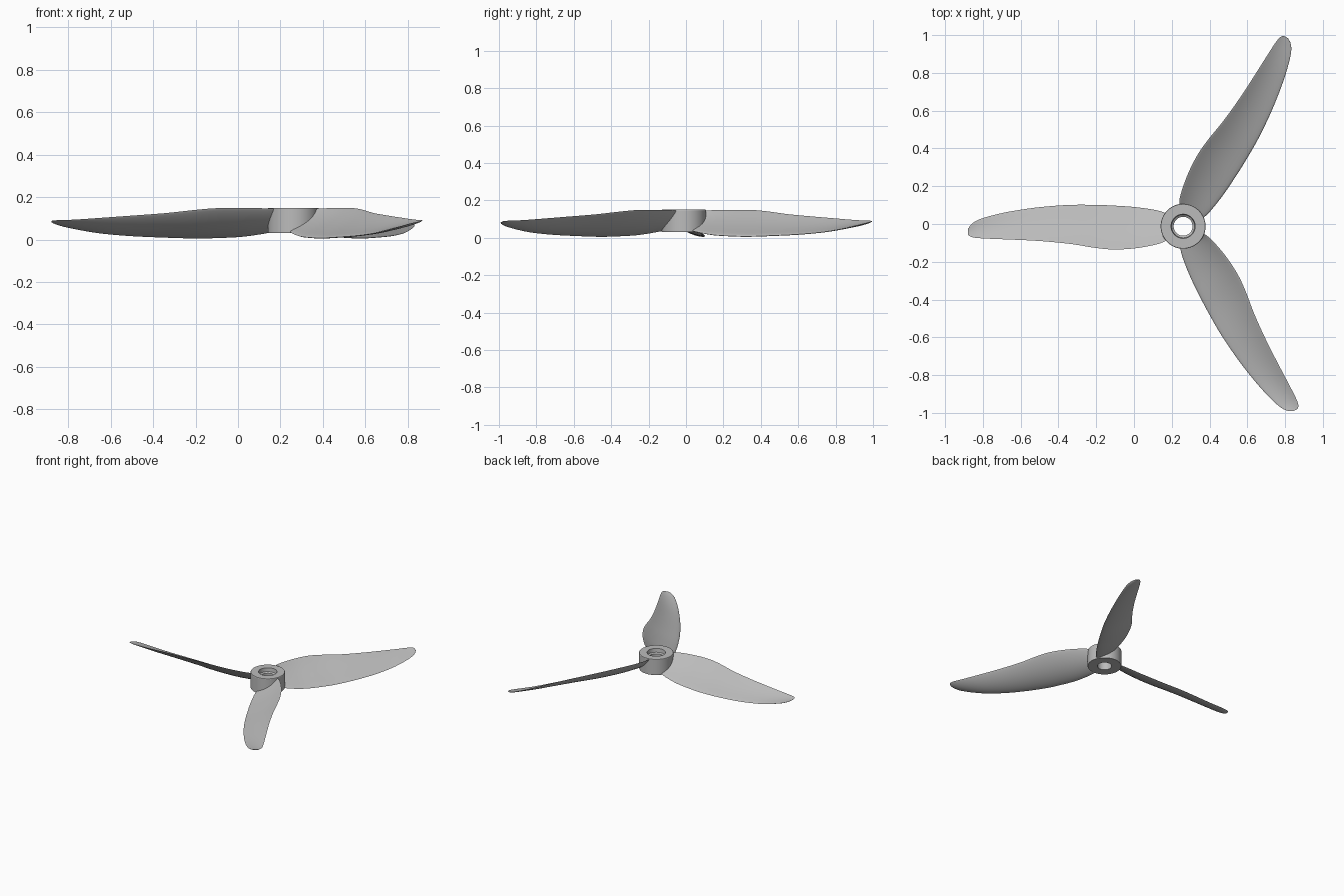
import bpy, bmesh, math
from mathutils import Vector, Matrix

if "Cube" in bpy.data.objects:
    bpy.data.objects.remove(bpy.data.objects["Cube"])

CENTRE = Vector((0.26, -0.012, 0))

grey = bpy.data.materials.new("plain_grey")
grey.use_nodes = True
grey.diffuse_color = (0.5, 0.5, 0.5, 1)
grey.node_tree.nodes["Principled BSDF"].inputs["Base Color"].default_value = grey.diffuse_color


def make_object(name, bm, angle):
    bmesh.ops.recalc_face_normals(bm, faces=bm.faces)
    mesh = bpy.data.meshes.new(name)
    bm.to_mesh(mesh)
    bm.free()
    mesh.materials.append(grey)
    obj = bpy.data.objects.new(name, mesh)
    bpy.context.collection.objects.link(obj)
    obj.location = CENTRE
    bpy.ops.object.select_all(action="DESELECT")
    obj.select_set(True)
    bpy.context.view_layer.objects.active = obj
    bpy.ops.object.shade_smooth_by_angle(angle=math.radians(angle))
    return obj


def bridge(bm, a, b):
    for i in range(len(a)):
        j = (i + 1) % len(a)
        bm.faces.new((a[i], a[j], b[j], b[i]))


# Hub: closed profile (radius, height) turned about z, with a stepped bore
PROFILE = [(0.117, 0.03), (0.119, 0.033), (0.119, 0.147), (0.117, 0.15),
           (0.064, 0.15), (0.061, 0.122), (0.05, 0.115), (0.05, 0.03)]
SIDES = 64
bm = bmesh.new()
rings = []
for r, z in PROFILE:
    angles = [math.tau * i / SIDES for i in range(SIDES)]
    rings.append([bm.verts.new((r * math.cos(a), r * math.sin(a), z)) for a in angles])
for k, ring in enumerate(rings):
    bridge(bm, ring, rings[(k + 1) % len(rings)])
make_object("hub", bm, 30)

# Blade stations: distance from hub axis, low edge (side, z), high edge (side, z)
STATIONS = [Vector(s) for s in (
    (0.07, 0.055, 0.045, -0.06, 0.143),
    (0.12, 0.080, 0.032, -0.09, 0.147),
    (0.24, 0.100, 0.015, -0.115, 0.149),
    (0.36, 0.109, 0.009, -0.123, 0.148),
    (0.46, 0.113, 0.007, -0.115, 0.14),
    (0.60, 0.113, 0.011, -0.093, 0.125),
    (0.76, 0.101, 0.018, -0.078, 0.113),
    (0.90, 0.081, 0.030, -0.071, 0.103),
    (1.00, 0.060, 0.046, -0.067, 0.096),
    (1.08, 0.036, 0.063, -0.063, 0.092),
    (1.12, 0.012, 0.075, -0.057, 0.091),
    (1.137, -0.012, 0.082, -0.046, 0.089),
    (1.14, -0.024, 0.085, -0.036, 0.087))]


def smooth_stations(points, steps):
    """Catmull-Rom interpolation through the stations."""
    out = []
    for i in range(len(points) - 1):
        p0, p1, p2 = points[max(i - 1, 0)], points[i], points[i + 1]
        p3 = points[min(i + 2, len(points) - 1)]
        for k in range(steps):
            t = k / steps
            out.append(0.5 * (2 * p1 + (p2 - p0) * t
                              + (2 * p0 - 5 * p1 + 4 * p2 - p3) * t ** 2
                              + (3 * p1 - p0 - 3 * p2 + p3) * t ** 3))
    return out + [points[-1]]


def section(station, half=14):
    """Thin cambered aerofoil loop, bulging downwards, thicker near the low edge."""
    s, y0, z0, y1, z1 = station
    dy, dz = y1 - y0, z1 - z0
    loop = []
    for i in range(2 * half):
        a = math.pi * i / half
        t = (1 - math.cos(a)) / 2
        camber = 0.28 * t * (1 - t)
        thick = 0.045 * math.sin(a) * (1.25 - 0.7 * t)
        n = camber + thick
        loop.append(Vector((s, y0 + dy * t - dz * n, z0 + dz * t + dy * n)))
    return loop


# Three blades spaced evenly round the hub
for number in range(3):
    turn = Matrix.Rotation(math.tau * number / 3, 4, "Z")
    bm = bmesh.new()
    loops = []
    for st in smooth_stations(STATIONS, 5):
        loops.append([bm.verts.new(turn @ Vector((-p.x, p.y, p.z))) for p in section(st)])
    for a, b in zip(loops, loops[1:]):
        bridge(bm, a, b)
    bm.faces.new(loops[0])
    bm.faces.new(loops[-1])
    make_object(f"blade_{number + 1}", bm, 50)
